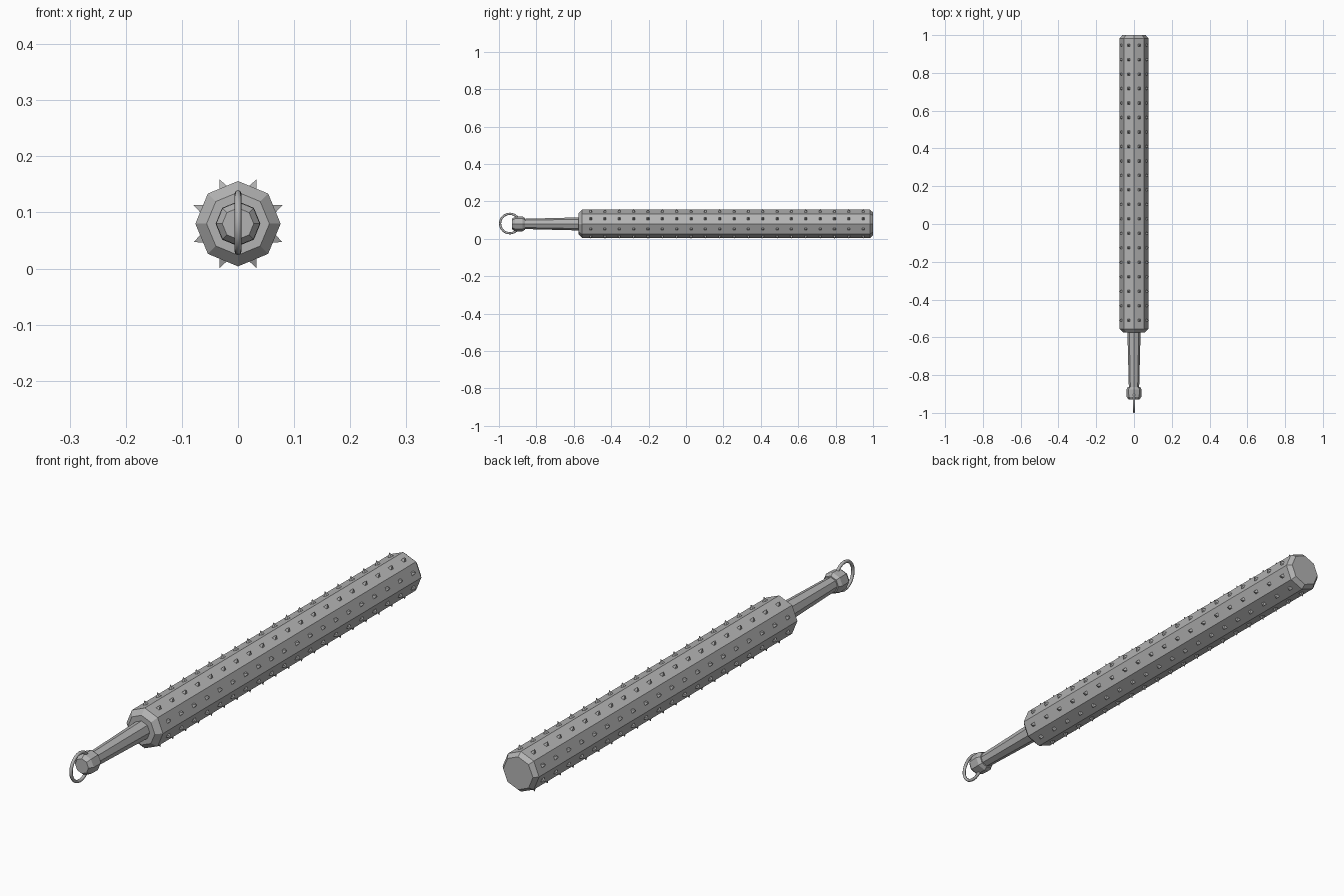
import bpy
import bmesh
from math import pi, radians
from mathutils import Matrix, Vector

AXIS_Z = 0.08
SIDES = 8

cube = bpy.data.objects.get("Cube")
if cube:
    bpy.data.objects.remove(cube, do_unlink=True)

steel = bpy.data.materials.new("grey steel")
steel.use_nodes = True
colour = (0.45, 0.45, 0.45, 1)
steel.diffuse_color = colour
steel.node_tree.nodes["Principled BSDF"].inputs["Base Color"].default_value = colour


def add_object(name, bm):
    bmesh.ops.recalc_face_normals(bm, faces=bm.faces[:])
    mesh = bpy.data.meshes.new(name)
    bm.to_mesh(mesh)
    bm.free()
    mesh.materials.append(steel)
    obj = bpy.data.objects.new(name, mesh)
    obj.location.z = AXIS_Z
    bpy.context.collection.objects.link(obj)
    return obj


def lathe(name, profile):
    """Octagonal solid along y from (y, radius) pairs, with capped ends."""
    bm = bmesh.new()
    rings = []
    for y, radius in profile:
        rings.append([bm.verts.new(Matrix.Rotation(2 * pi * i / SIDES, 3, 'Y')
                                   @ Vector((0, y, radius))) for i in range(SIDES)])
    for a, b in zip(rings, rings[1:]):
        for i in range(SIDES):
            j = (i + 1) % SIDES
            bm.faces.new((a[i], a[j], b[j], b[i]))
    bm.faces.new(rings[0])
    bm.faces.new(rings[-1])
    return add_object(name, bm)


# Chamfered club body, tapered grip and end knob
lathe("club_body", [(-0.575, 0.056), (-0.555, 0.076), (0.983, 0.076), (1.0, 0.062)])
lathe("grip", [(-0.88, 0.027), (-0.57, 0.035)])
lathe("end_knob", [(-0.93, 0.028), (-0.915, 0.039), (-0.875, 0.04), (-0.862, 0.032)])

# Rows of pyramid spikes, one row on each flat side
bm = bmesh.new()
for side in range(SIDES):
    turn = Matrix.Rotation(2 * pi * (side + 0.5) / SIDES, 4, 'Y')
    for k in range(20):
        place = Matrix.Translation((0, -0.51 + k * 0.0767, 0.077))
        bmesh.ops.create_cone(bm, cap_ends=True, segments=4, radius1=0.011,
                              radius2=0, depth=0.018,
                              matrix=turn @ place @ Matrix.Rotation(radians(45), 4, 'Z'))
add_object("spikes", bm)

# Hanging ring standing through the knob
bpy.ops.mesh.primitive_torus_add(location=(0, -0.942, AXIS_Z + 0.002),
                                 rotation=(0, pi / 2, 0),
                                 major_segments=24, minor_segments=8,
                                 major_radius=0.052, minor_radius=0.006)
ring = bpy.context.object
ring.name = "hanging_ring"
ring.data.materials.append(steel)
bpy.ops.object.shade_smooth_by_angle(angle=radians(50))
